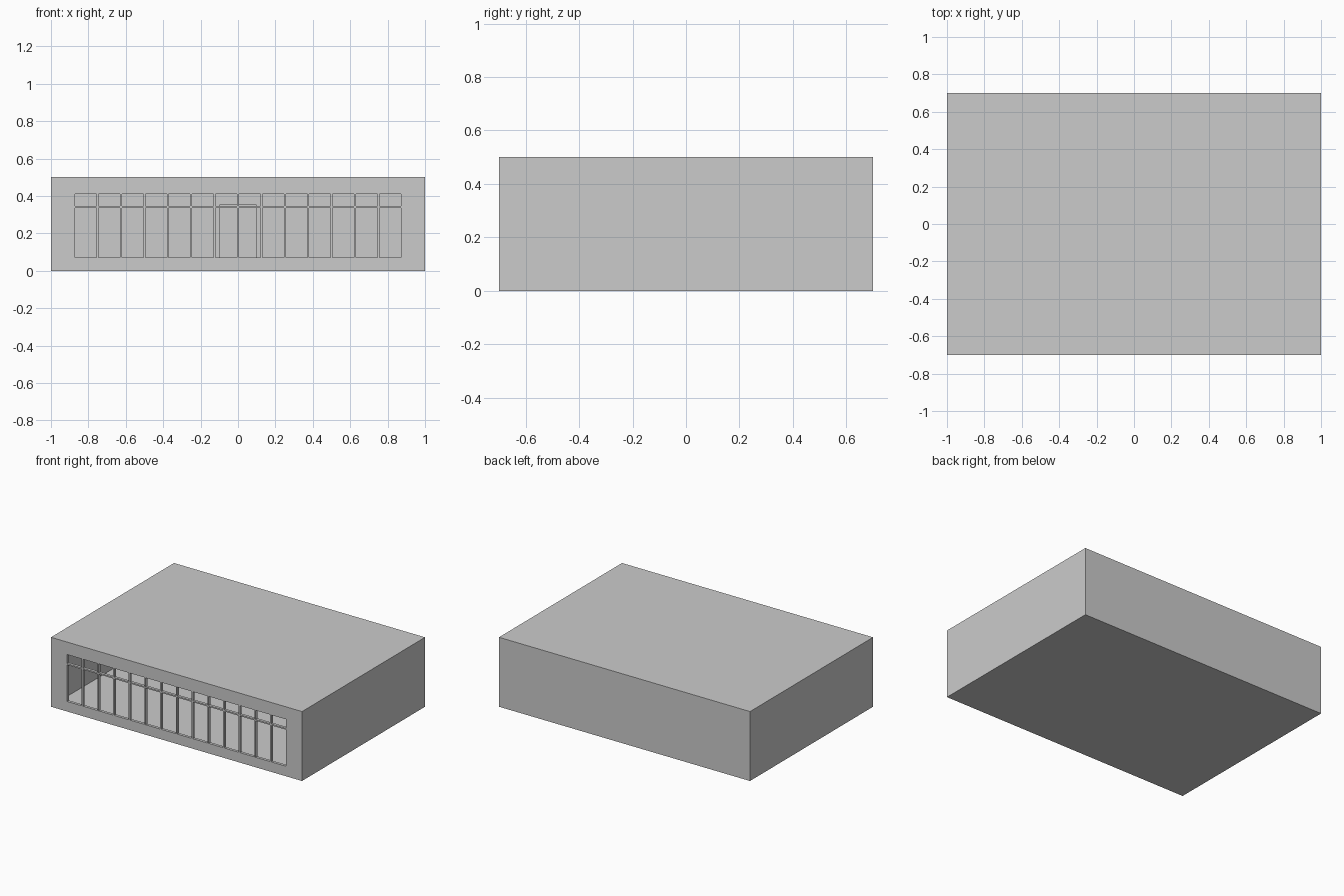
import bpy, bmesh
from mathutils import Matrix

if "Cube" in bpy.data.objects:
    bpy.data.objects.remove(bpy.data.objects["Cube"])

T = 0.02                      # wall thickness
W, D, H = 2.0, 1.4, 0.5       # outer size


def add_box(bm, x0, x1, y0, y1, z0, z1, inward=False):
    m = Matrix.Translation(((x0 + x1) / 2, (y0 + y1) / 2, (z0 + z1) / 2))
    m = m @ Matrix.Diagonal((x1 - x0, y1 - y0, z1 - z0, 1))
    verts = bmesh.ops.create_cube(bm, size=1, matrix=m)["verts"]
    if inward:
        faces = list({f for v in verts for f in v.link_faces})
        bmesh.ops.reverse_faces(bm, faces=faces)


def make_object(name, bm):
    mesh = bpy.data.meshes.new(name)
    bm.to_mesh(mesh)
    bm.free()
    ob = bpy.data.objects.new(name, mesh)
    bpy.context.collection.objects.link(ob)
    return ob


# Hollow building shell: outer box with an inward-facing room
bm = bmesh.new()
add_box(bm, -W / 2, W / 2, -D / 2, D / 2, 0, H)
add_box(bm, -W / 2 + T, W / 2 - T, -D / 2 + T, D / 2 - T, T, H - T, inward=True)
shell = make_object("building_shell", bm)

# Front window openings: 14 bays, tall pane below and short pane above
bm = bmesh.new()
COUNT, PITCH, PANE = 14, 0.1252, 0.115
for i in range(COUNT):
    x = (i - (COUNT - 1) / 2) * PITCH
    for z0, z1 in ((0.072, 0.335), (0.345, 0.41)):
        add_box(bm, x - PANE / 2, x + PANE / 2, -D / 2 - 0.05, -D / 2 + 0.05, z0, z1)
cutter = make_object("window_cutter", bm)
cutter.hide_render = True
cutter.hide_set(True)

cut = shell.modifiers.new("windows", "BOOLEAN")
cut.operation = "DIFFERENCE"
cut.solver = "EXACT"
cut.object = cutter
bpy.context.view_layer.objects.active = shell
bpy.ops.object.modifier_apply(modifier=cut.name)
bpy.data.objects.remove(cutter)

# Door on the inside of the back wall
bm = bmesh.new()
add_box(bm, -0.1, 0.1, D / 2 - 2 * T, D / 2 - T, T, 0.353)
make_object("inner_door", bm)
